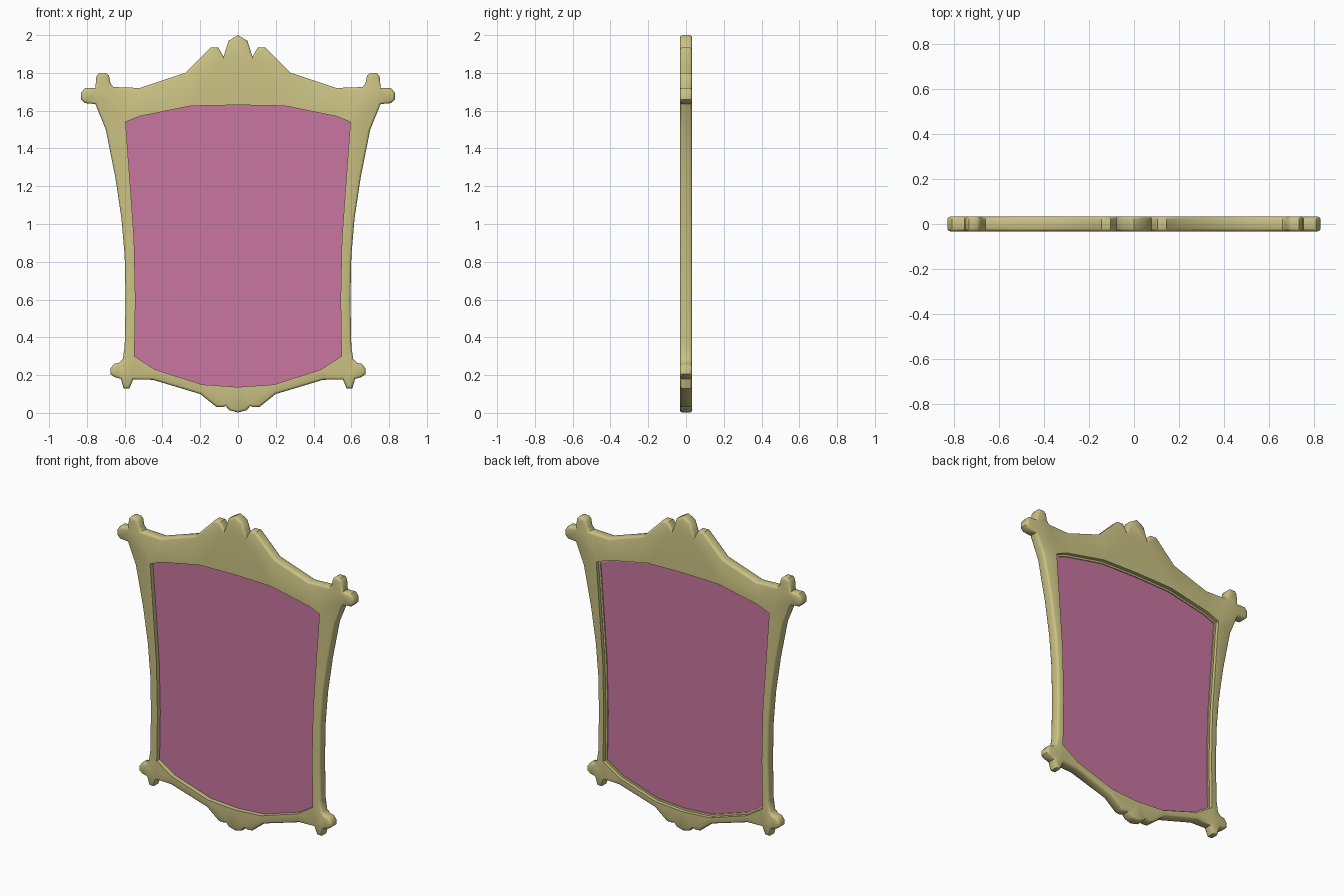
import bpy, bmesh, math
from mathutils import Vector

if "Cube" in bpy.data.objects:
    bpy.data.objects.remove(bpy.data.objects["Cube"])

# Right halves (x, z), listed from top to bottom
OUTER = [(0, 2.0), (0.05, 1.97), (0.077, 1.885), (0.105, 1.935), (0.145, 1.935),
         (0.28, 1.80), (0.52, 1.72), (0.66, 1.725), (0.675, 1.745), (0.683, 1.785),
         (0.70, 1.80), (0.735, 1.80), (0.75, 1.78), (0.755, 1.72), (0.81, 1.72),
         (0.83, 1.695), (0.83, 1.66), (0.81, 1.64), (0.755, 1.635), (0.70, 1.50),
         (0.65, 1.25), (0.617, 1.03), (0.60, 0.83), (0.595, 0.60), (0.60, 0.35),
         (0.61, 0.285), (0.63, 0.265), (0.655, 0.26), (0.675, 0.235), (0.675, 0.205),
         (0.655, 0.19), (0.62, 0.18), (0.605, 0.13), (0.575, 0.13), (0.555, 0.178),
         (0.45, 0.175), (0.20, 0.10), (0.115, 0.032), (0.085, 0.03), (0.065, 0.036),
         (0.045, 0.014), (0, 0.002)]
INNER = [(0, 1.63), (0.25, 1.625), (0.52, 1.57), (0.595, 1.54), (0.57, 1.20),
         (0.55, 0.92), (0.543, 0.60), (0.548, 0.30), (0.44, 0.23), (0.19, 0.15), (0, 0.137)]


def full(half):
    """Mirror a half outline into a closed clockwise loop."""
    return [Vector(p) for p in half] + [Vector((-x, z)) for x, z in half[-2:0:-1]]


def inset(pts, d):
    """Move a clockwise loop inward by d with mitred corners."""
    out = []
    for i, p in enumerate(pts):
        a = (p - pts[i - 1]).normalized()
        b = (pts[(i + 1) % len(pts)] - p).normalized()
        n1, n2 = Vector((a.y, -a.x)), Vector((b.y, -b.x))
        out.append(p + (n1 + n2) * d / max(1 + n1.dot(n2), 0.6))
    return out


def walls(bm, pts, sections):
    """Skin rings given as (y, inset); return first and last ring edges."""
    rings = [[bm.verts.new((q.x, y, q.y)) for q in inset(pts, d)] for y, d in sections]
    n = len(pts)
    for r, s in zip(rings, rings[1:]):
        for i in range(n):
            j = (i + 1) % n
            bm.faces.new((r[i], r[j], s[j], s[i]))
    return [[bm.edges.get((r[i], r[(i + 1) % n])) for i in range(n)]
            for r in (rings[0], rings[-1])]


def finish(bm, name, color):
    bmesh.ops.recalc_face_normals(bm, faces=bm.faces)
    me = bpy.data.meshes.new(name)
    bm.to_mesh(me)
    bm.free()
    ob = bpy.data.objects.new(name, me)
    bpy.context.collection.objects.link(ob)
    mat = bpy.data.materials.new(name + "_material")
    mat.diffuse_color = color
    mat.use_nodes = True
    mat.node_tree.nodes["Principled BSDF"].inputs["Base Color"].default_value = mat.diffuse_color
    me.materials.append(mat)
    bpy.ops.object.select_all(action='DESELECT')
    ob.select_set(True)
    bpy.context.view_layer.objects.active = ob
    bpy.ops.object.shade_smooth_by_angle(angle=math.radians(40))
    return ob


# Carved frame: rounded outer edge, opening with a rebate at the back
bm = bmesh.new()
o = walls(bm, full(OUTER), [(-0.033, 0.012), (-0.029, 0.004), (-0.021, 0),
                            (0.021, 0), (0.029, 0.004), (0.033, 0.012)])
i = walls(bm, full(INNER), [(-0.033, 0), (0.01, 0), (0.01, -0.012), (0.033, -0.012)])
for k, y in ((0, -1), (1, 1)):
    bmesh.ops.triangle_fill(bm, edges=o[k] + i[k], use_dissolve=False,
                            use_beauty=True, normal=(0, y, 0))
finish(bm, "mirror_frame", (0.60, 0.54, 0.23, 1))

# Mirror panel held inside the opening
bm = bmesh.new()
p = walls(bm, full(INNER), [(-0.004, -0.003), (0.004, -0.003)])
for ring in p:
    bmesh.ops.contextual_create(bm, geom=ring)
finish(bm, "mirror_glass", (0.58, 0.18, 0.35, 1))
